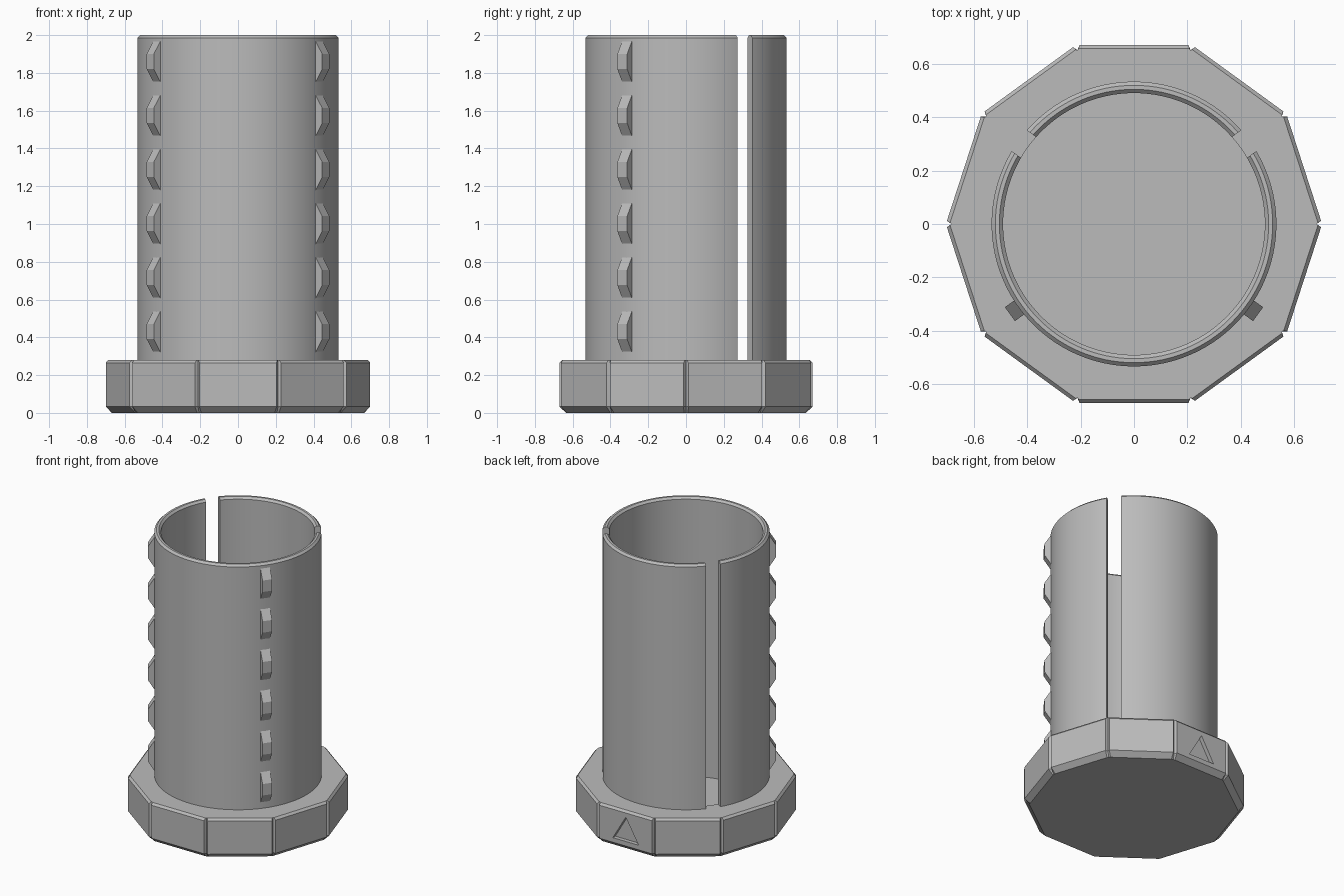
import bpy, bmesh
from math import sin, cos, pi, radians
from mathutils import Matrix, Vector

cube = bpy.data.objects.get("Cube")
if cube:
    bpy.data.objects.remove(cube, do_unlink=True)

GREY = (0.5, 0.5, 0.5, 1)
grey = bpy.data.materials.new("plain grey")
grey.use_nodes = True
grey.diffuse_color = GREY
grey.node_tree.nodes["Principled BSDF"].inputs["Base Color"].default_value = GREY

SEGMENTS = 120
R_IN, R_OUT = 0.49, 0.533
BASE_TOP, TOP, FLOOR = 0.28, 2.0, 0.04


def polar(r, a, z):
    return Vector((r * cos(a), r * sin(a), z))


def make_object(name, rings, closed=False):
    """Bridge equal-length rings of points; cap the ends unless closed."""
    bm = bmesh.new()
    loops = [[bm.verts.new(p) for p in ring] for ring in rings]
    n = len(loops[0])
    pairs = list(zip(loops, loops[1:]))
    if closed:
        pairs.append((loops[-1], loops[0]))
    else:
        bm.faces.new(loops[0][::-1])
        bm.faces.new(loops[-1])
    for lo, hi in pairs:
        for i in range(n):
            j = (i + 1) % n
            bm.faces.new((lo[i], lo[j], hi[j], hi[i]))
    bmesh.ops.remove_doubles(bm, verts=bm.verts, dist=1e-5)
    bmesh.ops.recalc_face_normals(bm, faces=bm.faces)
    mesh = bpy.data.meshes.new(name)
    bm.to_mesh(mesh)
    bm.free()
    mesh.materials.append(grey)
    obj = bpy.data.objects.new(name, mesh)
    bpy.context.collection.objects.link(obj)
    return obj


def activate(obj):
    bpy.ops.object.select_all(action='DESELECT')
    obj.select_set(True)
    bpy.context.view_layer.objects.active = obj


def cut(obj, cutter):
    mod = obj.modifiers.new("cut", 'BOOLEAN')
    mod.operation, mod.solver, mod.object = 'DIFFERENCE', 'EXACT', cutter
    activate(obj)
    bpy.ops.object.modifier_apply(modifier=mod.name)
    bpy.data.objects.remove(cutter, do_unlink=True)


def circle(r, z):
    return [polar(r, 2 * pi * i / SEGMENTS, z) for i in range(SEGMENTS)]


# Ten-sided base with bevelled rims and a V groove down every corner
def decagon(r, z, groove_r, offset):
    corners = [polar(r, 2 * pi * i / 10, z) for i in range(10)]
    ring = []
    for i, c in enumerate(corners):
        before = (corners[i - 1] - c).normalized()
        after = (corners[(i + 1) % 10] - c).normalized()
        ring += [c + before * offset, polar(groove_r, 2 * pi * i / 10, z), c + after * offset]
    return ring


R_BASE, GROOVE = 0.704, 0.684
base = make_object("base", [
    decagon(0.668, 0, 0.668, 0.012),
    decagon(R_BASE, 0.033, GROOVE, 0.013),
    decagon(R_BASE, BASE_TOP - 0.015, GROOVE, 0.013),
    decagon(0.690, BASE_TOP, GROOVE, 0.006)])

# Bore down to a thin floor
cut(base, make_object("bore_cutter", [circle(R_IN, FLOOR), circle(R_IN, 0.5)]))

# Triangular recess in the back face
triangle = [(-0.1, 0.065), (0.1, 0.065), (0, 0.235)]
cut(base, make_object("triangle_cutter", [
    [Vector((x, y, z)) for x, z in triangle] for y in (0.642, 0.75)]))

# Tube with a bevelled rim
BEVEL = 0.014
tube = make_object("tube", [
    circle(R_IN, BASE_TOP), circle(R_OUT, BASE_TOP),
    circle(R_OUT, TOP - BEVEL), circle(R_OUT - BEVEL, TOP),
    circle(R_IN + BEVEL, TOP), circle(R_IN, TOP - BEVEL)], closed=True)

# Two full-height slots towards the back
for angle in (36, 144):
    turn = Matrix.Rotation(radians(angle), 4, 'Z')
    half = 0.048
    cut(tube, make_object("slot_cutter", [
        [turn @ Vector((x, y, z)) for x, y in
         ((0.3, -half), (0.8, -half), (0.8, half), (0.3, half))]
        for z in (BASE_TOP - 0.1, TOP + 0.1)]))

for obj in (base, tube):
    activate(obj)
    bpy.ops.object.shade_smooth_by_angle(angle=radians(15))

# Two rows of six trapezoid teeth towards the front
tooth_profile = [(0.51, -0.11), (0.53, -0.11), (0.574, -0.04),
                 (0.574, 0.04), (0.53, 0.11), (0.51, 0.11)]
for side, angle in (("left", -36), ("right", 216)):
    turn = Matrix.Rotation(radians(angle), 4, 'Z')
    for i in range(6):
        mid = 0.43 + 0.286 * i
        make_object(f"{side}_tooth_{i + 1}", [
            [turn @ Vector((r, y, mid + z)) for r, z in tooth_profile]
            for y in (-0.032, 0.032)])
